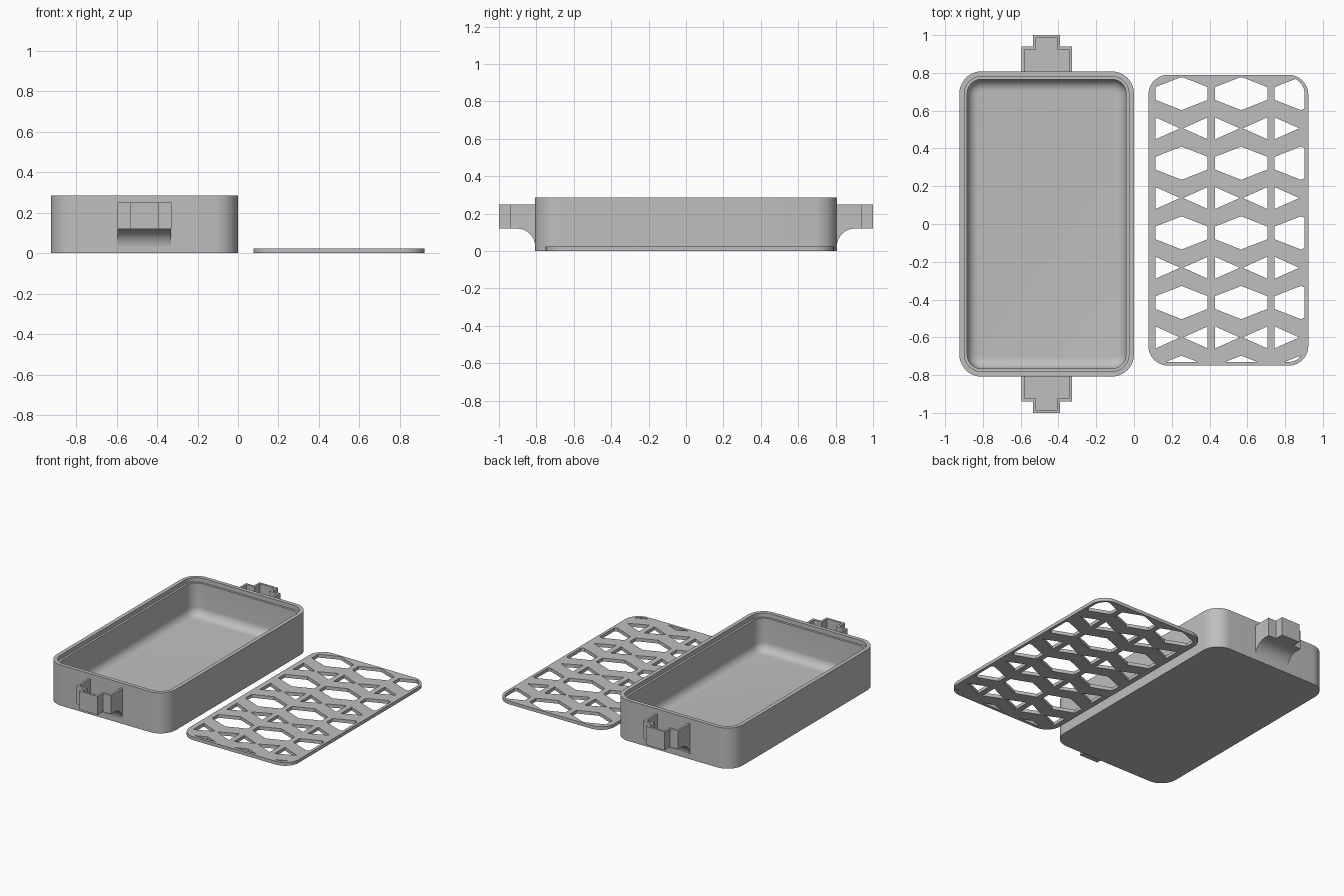
import bpy, bmesh, math
from mathutils import Vector

if "Cube" in bpy.data.objects:
    bpy.data.objects.remove(bpy.data.objects["Cube"])

grey = bpy.data.materials.new("light_grey")
grey.diffuse_color = (0.52, 0.52, 0.52, 1)
grey.use_nodes = True
grey.node_tree.nodes["Principled BSDF"].inputs["Base Color"].default_value = grey.diffuse_color

CX = -0.4625                      # centre of the tray in x


def rounded_rect(cx, cy, hx, hy, r, n=10):
    """Counter-clockwise outline of a rounded rectangle."""
    pts = []
    for k, (sx, sy) in enumerate([(1, 1), (-1, 1), (-1, -1), (1, -1)]):
        for i in range(n + 1):
            a = math.pi / 2 * (k + i / n)
            pts.append((cx + sx * (hx - r) + r * math.cos(a),
                        cy + sy * (hy - r) + r * math.sin(a)))
    return pts


def finish(bm, name):
    bmesh.ops.recalc_face_normals(bm, faces=bm.faces)
    me = bpy.data.meshes.new(name)
    bm.to_mesh(me)
    bm.free()
    ob = bpy.data.objects.new(name, me)
    bpy.context.collection.objects.link(ob)
    smooth(ob)
    return ob


def smooth(ob):
    ob.data.materials.clear()
    ob.data.materials.append(grey)
    bpy.ops.object.select_all(action='DESELECT')
    ob.select_set(True)
    bpy.context.view_layer.objects.active = ob
    bpy.ops.object.shade_smooth_by_angle(angle=math.radians(30))


def extrude(bm, pts, offset):
    """Add a closed prism: a planar outline swept along an offset."""
    a = [bm.verts.new(p) for p in pts]
    b = [bm.verts.new(Vector(p) + Vector(offset)) for p in pts]
    faces = [bm.faces.new(a), bm.faces.new(b[::-1])]
    for i in range(len(a)):
        j = (i + 1) % len(a)
        faces.append(bm.faces.new((a[i], b[i], b[j], a[j])))
    bmesh.ops.recalc_face_normals(bm, faces=faces)


# Tray: rings of (inset, height) from the underside, over the rim, to the floor
rings = [(0, 0), (0, 0.285), (0.027, 0.285), (0.027, 0.255), (0.042, 0.255)]
fil = 0.06
for i in range(9):
    a = math.pi / 2 * i / 8
    rings.append((0.042 + fil * (1 - math.cos(a)), 0.025 + fil * (1 - math.sin(a))))
bm = bmesh.new()
loops = [[bm.verts.new((x, y, z)) for x, y in
          rounded_rect(CX, 0, 0.4625 - d, 0.808 - d, 0.118 - d)] for d, z in rings]
for lo, hi in zip(loops, loops[1:]):
    for i in range(len(lo)):
        j = (i + 1) % len(lo)
        bm.faces.new((lo[i], lo[j], hi[j], hi[i]))
bm.faces.new(loops[0][::-1])
bm.faces.new(loops[-1])
finish(bm, "tray")

# Stepped clip pockets on both short ends, each on a curved bracket
for name, s in (("front_clip", -1), ("back_clip", 1)):
    def half(t):
        return [(0.133 - t, 0.80), (0.133 - t, 0.94 - t),
                (0.072 - t, 0.94 - t), (0.072 - t, 1.0 - t)]

    def outline(t):
        h = half(t)
        return h + [(-x, y) for x, y in h[::-1]]

    def place(pts, z):
        return [(CX + x, s * y, z) for x, y in pts]

    bm = bmesh.new()
    extrude(bm, place(outline(0) + outline(0.015)[::-1], 0.12), (0, 0, 0.13))  # wall
    extrude(bm, place(outline(0.004), 0.1201), (0, 0, 0.015))                 # pocket floor
    R = 0.095
    prof = [(0.80, 0.13), (0.90, 0.13)]
    for i in range(9):
        a = math.pi / 2 * (1 + i / 8)
        prof.append((0.902 + R * math.cos(a), 0.025 + R * math.sin(a)))
    prof.append((0.80, 0.025))
    extrude(bm, [(CX - 0.1325, s * y, z) for y, z in prof], (0.265, 0, 0))    # bracket
    finish(bm, name)

# Grille: outline plus holes, kept inside a rounded border
border = rounded_rect(0.4965, 0.0225, 0.4065, 0.7525, 0.085)


def clip(poly):
    """Trim a polygon to the convex border."""
    for (ax, ay), (bx, by) in zip(border, border[1:] + border[:1]):
        if math.hypot(bx - ax, by - ay) < 1e-6:
            continue
        side = lambda p: (bx - ax) * (p[1] - ay) - (by - ay) * (p[0] - ax)
        out = []
        for p, q in zip(poly, poly[1:] + poly[:1]):
            sp, sq = side(p), side(q)
            if sp >= 0:
                out.append(p)
            if sp * sq < 0:
                t = sp / (sp - sq)
                out.append((p[0] + t * (q[0] - p[0]), p[1] + t * (q[1] - p[1])))
        poly = out
        if len(poly) < 3:
            return []
    return poly


holes = []
W = 0.138
for col in range(3):
    x = 0.252 + 0.3155 * col
    for row in range(5):
        y = 0.691 - 0.369 * row
        holes.append([(x, y + 0.088), (x - W, y + 0.034), (x - W, y - 0.034),
                      (x, y - 0.088), (x + W, y - 0.034), (x + W, y + 0.034)])
        if row < 4:                               # pair of facing triangles
            ty = y - 0.1845
            for sx in ((-1, 1) if col < 2 else (-1,)):
                holes.append([(x + sx * W, ty + 0.058), (x + sx * W, ty - 0.058),
                              (x + sx * 0.008, ty)])

cu = bpy.data.curves.new("grille", 'CURVE')
cu.dimensions = '2D'
cu.fill_mode = 'BOTH'
cu.extrude = 0.0115
for poly in [rounded_rect(0.4995, 0.02, 0.4235, 0.77, 0.105)] + [clip(h) for h in holes]:
    if len(poly) < 3:
        continue
    sp = cu.splines.new('POLY')
    sp.points.add(len(poly) - 1)
    for pt, (x, y) in zip(sp.points, poly):
        pt.co = (x, y, 0, 1)
    sp.use_cyclic_u = True
grille = bpy.data.objects.new("grille", cu)
bpy.context.collection.objects.link(grille)
grille.location.z = 0.0115
bpy.ops.object.select_all(action='DESELECT')
grille.select_set(True)
bpy.context.view_layer.objects.active = grille
bpy.ops.object.convert(target='MESH')
grille = bpy.context.view_layer.objects.active
bm = bmesh.new()
bm.from_mesh(grille.data)
bmesh.ops.remove_doubles(bm, verts=bm.verts, dist=1e-5)
bmesh.ops.recalc_face_normals(bm, faces=bm.faces)
bm.to_mesh(grille.data)
bm.free()
smooth(grille)
